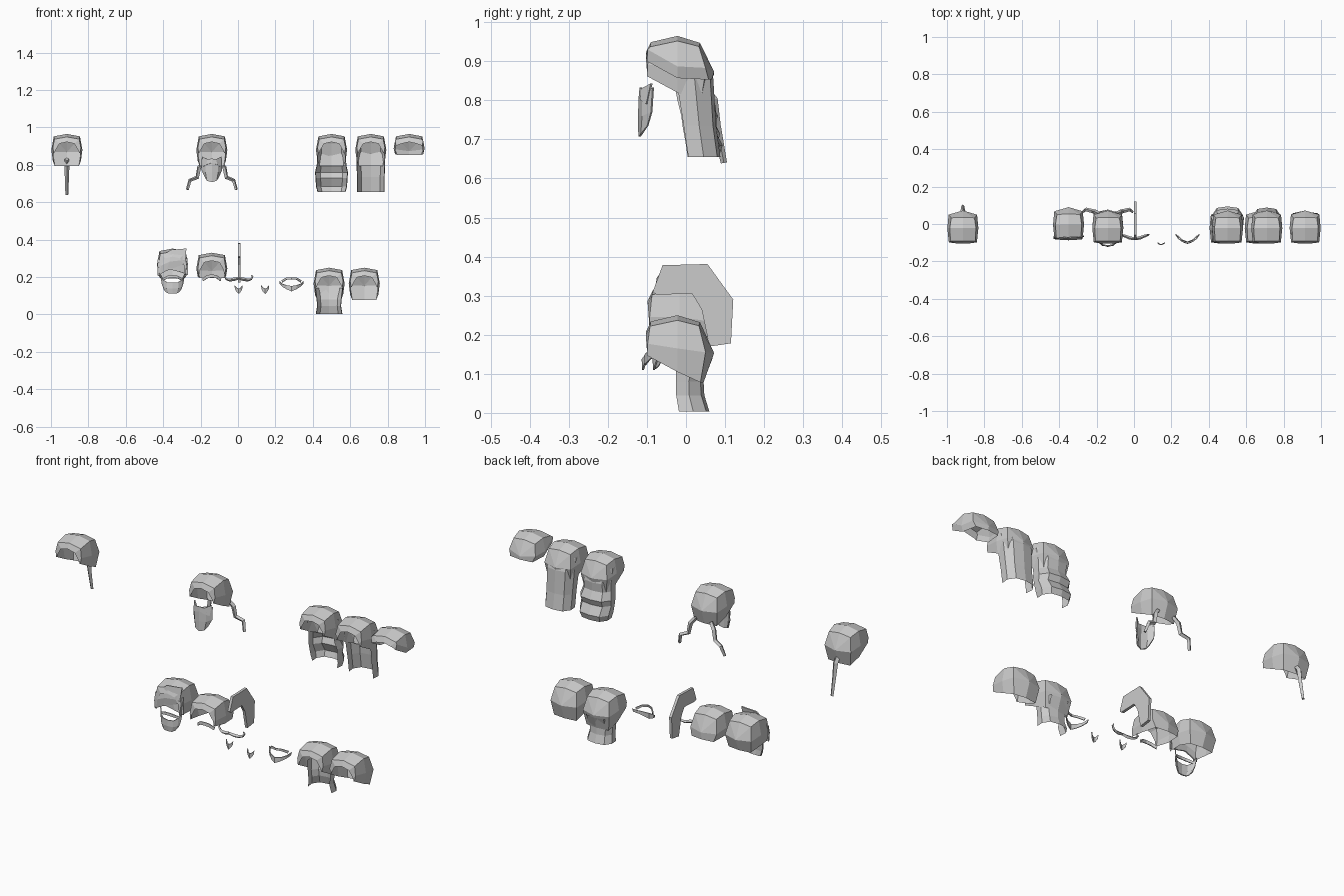
import bpy, bmesh

UP = 0.715  # height of the upper display row above the lower one


def mesh_object(name, bm, loc):
    bmesh.ops.remove_doubles(bm, verts=bm.verts[:], dist=0.0005)
    bmesh.ops.recalc_face_normals(bm, faces=bm.faces[:])
    me = bpy.data.meshes.new(name)
    bm.to_mesh(me)
    bm.free()
    ob = bpy.data.objects.new(name, me)
    ob.location = loc
    bpy.context.collection.objects.link(ob)
    return ob


def sheet(name, loc, rows, thick=0, mirror=True):
    """Flat-faced sheet lofted through rows of points, mirrored across x."""
    bm = bmesh.new()
    grid = []
    for r in rows:
        full = [(-x, y, z) for x, y, z in r[::-1]] + r if mirror else r
        grid.append([bm.verts.new(p) for p in full])
    for a, b in zip(grid, grid[1:]):
        for i in range(len(a) - 1):
            bm.faces.new((a[i], a[i + 1], b[i + 1], b[i]))
    bmesh.ops.dissolve_degenerate(bm, edges=bm.edges[:], dist=1e-5)
    ob = mesh_object(name, bm, loc)
    if thick:
        m = ob.modifiers.new("thickness", 'SOLIDIFY')
        m.thickness = thick
        m.offset = 0
    return ob


def cap(name, loc, front=.147, mid=.105, back=.078):
    """Faceted dome of hair, open at the face and below."""
    yb = .037 if back < .1 else .058
    rear = (0, .072, max(.153, back + .02))
    m_z = lambda z, low: max(z, low + .03)
    sheet(name, loc, [
        [(0, -.103, .207), (.04, -.103, .198), (.062, -.1, max(.16, front + .005)), (.066, -.1, front)],
        [(0, -.09, .234), (.066, -.092, .222), (.075, -.098, m_z(.165, front)), (.07, -.1, front)],
        [(0, -.022, .25), (.07, -.022, .237), (.083, -.022, m_z(.165, mid)), (.075, -.022, mid)],
        [(0, .036, .232), (.062, .033, .223), (.076, .05, m_z(.155, back)), (.064, yb, back)],
        [rear, rear, rear, (0, yb + .008, back)],
    ])


def curtain(name, loc, levels):
    """Hair hanging round the neck: (height, half width, front y, back y)."""
    sheet(name, loc, [[(0, b, z), (w * .68, b - .008, z), (w, f * .4 + b * .6 - .01, z), (w * .95, f, z)]
                      for z, w, f, b in levels])


def strand(name, loc, pts, radii, side=1):
    """Four-sided tapered strand along a path."""
    cu = bpy.data.curves.new(name, 'CURVE')
    cu.dimensions = '3D'
    cu.bevel_depth = 1
    cu.bevel_resolution = 0
    cu.use_fill_caps = True
    sp = cu.splines.new('POLY')
    sp.use_smooth = False
    sp.points.add(len(pts) - 1)
    for p, (x, y, z), r in zip(sp.points, pts, radii):
        p.co = (side * x, y, z, 1)
        p.radius = r
    ob = bpy.data.objects.new(name, cu)
    ob.location = loc
    bpy.context.collection.objects.link(ob)
    bpy.ops.object.select_all(action='DESELECT')
    ob.select_set(True)
    bpy.context.view_layer.objects.active = ob
    bpy.ops.object.convert(target='MESH')


# Upper row: ponytail
A = (-.915, 0, UP)
cap("ponytail_hair", A)
strand("ponytail", A, [(0, .045, .115), (0, .068, .085), (0, .078, .02), (0, .097, -.075)],
       [.012, .014, .011, .008])

# Twin braids
B = (-.14, 0, UP)
cap("braided_hair", B)
for s, side in ((-1, "left"), (1, "right")):
    strand("braid_" + side, B, [(.045, .055, .1), (.068, .065, .07), (.078, .068, .018),
                                (.117, .078, .002), (.131, .066, -.048)],
           [.010, .012, .011, .010, .008], s)

# Long wavy and long straight hair, short hair
C = (.5, 0, UP)
cap("wavy_hair", C)
curtain("wavy_lengths", C, [(.2, .078, -.04, .05), (.13, .078, -.03, .066), (.085, .079, -.022, .062),
                            (.045, .088, -.012, .082), (.015, .086, -.008, .07),
                            (-.03, .083, 0, .094), (-.06, .075, .004, .084)])
D = (.71, 0, UP)
cap("straight_hair", D)
curtain("straight_lengths", D, [(.2, .076, -.04, .05), (.14, .078, -.025, .07),
                                (.02, .074, -.006, .077), (-.06, .074, .006, .088)])
cap("short_hair", (.915, 0, UP), front=.185, mid=.142, back=.138)

# Lower row: bob with neck length, plain bowl cut
H = (.487, 0, 0)
cap("neck_length_hair", H)
curtain("neck_lengths", H, [(.14, .074, -.025, .068), (.08, .067, -.025, .045),
                            (.045, .064, -.025, .047), (.003, .071, -.018, .06)])
cap("bowl_hair", (.675, 0, 0))

# Cropped hair
cap("cropped_hair", (-.14, .005, .08), front=.135, mid=.122, back=.115)

# Side-swept hair with an overlapping fringe
F = (-.35, .018, .102)
cap("swept_hair", F, front=.108, mid=.105, back=.09)
sheet("swept_fringe", F, [
    [(-.08, -.085, .19), (-.01, -.09, .243), (.074, -.085, .25)],
    [(-.08, -.095, .15), (-.015, -.1, .18), (.07, -.097, .19)],
    [(-.08, -.09, .105), (-.035, -.095, .13), (.055, -.095, .165)]], .006, False)
sheet("swept_lock", F, [
    [(.08, -.08, .2), (.02, -.095, .175), (-.03, -.098, .165)],
    [(.082, -.085, .11), (.04, -.093, .125), (-.02, -.096, .14)]], .006, False)

# Mohawk crest
outline = [(-.085, .31), (-.06, .378), (.055, .381), (.121, .29), (.115, .178),
           (.06, .17), (.04, .265), (.015, .306), (-.075, .302)]
bm = bmesh.new()
f = bm.faces.new([bm.verts.new((-.007, y, z)) for y, z in outline])
ext = bmesh.ops.extrude_face_region(bm, geom=[f])
bmesh.ops.translate(bm, vec=(.014, 0, 0), verts=[v for v in ext["geom"] if isinstance(v, bmesh.types.BMVert)])
mesh_object("mohawk", bm, (.006, 0, 0))

# Full beard with moustache
sheet("long_beard", (-.14, 0, UP), [
    [(0, -.118, .095), (.03, -.11, .093), (.052, -.084, .118)],
    [(0, -.12, .045), (.032, -.11, .045), (.052, -.088, .055)],
    [(0, -.119, -.008), (.025, -.113, 0), (.036, -.098, .02)]], .006)
sheet("long_beard_moustache", (-.14, 0, UP), [
    [(0, -.116, .118), (.022, -.112, .115), (.05, -.088, .128)],
    [(0, -.118, .095), (.028, -.114, .085), (.045, -.1, .075)]], .006)

# Rounded beard with open mouth
sheet("round_beard", (-.35, 0, 0), [
    [(0, -.082, .17), (.03, -.078, .172), (.05, -.066, .185), (.064, -.05, .215)],
    [(0, -.084, .14), (.03, -.08, .14), (.046, -.068, .145), (.056, -.056, .165)],
    [(0, -.08, .112), (.022, -.078, .113), (.035, -.07, .12), (.046, -.06, .137)]], .005)
sheet("round_beard_moustache", (-.35, 0, 0), [
    [(0, -.084, .21), (.025, -.08, .207), (.055, -.06, .192)],
    [(0, -.085, .196), (.025, -.081, .193), (.052, -.062, .18)]], .005)

# Plain moustache
sheet("plain_moustache", (-.14, 0, 0), [
    [(0, -.08, .214), (.025, -.075, .21), (.05, -.062, .192)],
    [(0, -.081, .198), (.025, -.076, .193), (.046, -.064, .178)]], .005)

# Curled moustache
for s, side in ((-1, "left"), (1, "right")):
    strand("curled_moustache_" + side, (.004, 0, 0),
           [(0, -.079, .194), (.025, -.075, .188), (.048, -.066, .184), (.066, -.06, .189),
            (.074, -.057, .201), (.068, -.057, .211)],
           [.007, .009, .008, .006, .005, .003], s)

# Small chin tufts
for name, x, y in (("chin_tuft_wide", .003, -.078), ("chin_tuft_narrow", .145, -.106)):
    sheet(name, (x, y, 0), [
        [(0, -.005, .138), (.01, -.002, .142), (.02, .006, .154)],
        [(0, -.004, .11), (.009, -.001, .119), (.018, .004, .135)]], .005)

# Jaw beard with moustache
J = (.286, 0, 0)
sheet("jaw_beard", J, [
    [(0, -.103, .152), (.03, -.092, .157), (.05, -.076, .164), (.064, -.055, .177)],
    [(0, -.104, .123), (.022, -.096, .133), (.045, -.08, .147), (.06, -.058, .161)]], .005)
sheet("jaw_beard_moustache", J, [
    [(0, -.096, .198), (.028, -.085, .196), (.052, -.062, .183)],
    [(0, -.097, .188), (.026, -.087, .186), (.048, -.066, .172)]], .005)
